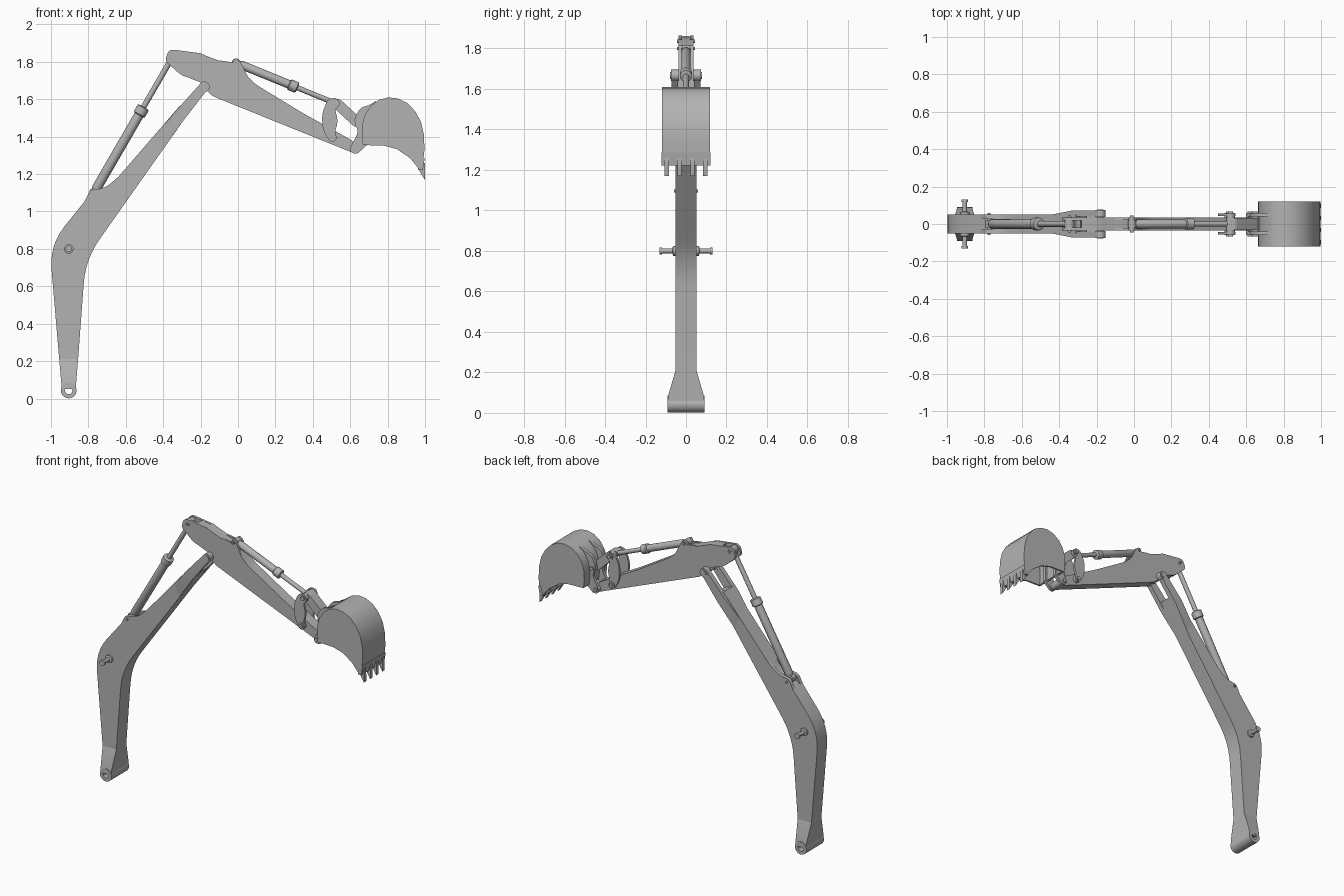
import bpy, bmesh, math
from mathutils import Vector

if "Cube" in bpy.data.objects:
    bpy.data.objects.remove(bpy.data.objects["Cube"])

grey = bpy.data.materials.new("plain_grey")
grey.use_nodes = True
grey.diffuse_color = (0.45, 0.45, 0.45, 1)
grey.node_tree.nodes["Principled BSDF"].inputs["Base Color"].default_value = grey.diffuse_color
parts = []


def finish(name, bm):
    bmesh.ops.recalc_face_normals(bm, faces=bm.faces)
    mesh = bpy.data.meshes.new(name)
    bm.to_mesh(mesh)
    bm.free()
    mesh.materials.append(grey)
    ob = bpy.data.objects.new(name, mesh)
    bpy.context.collection.objects.link(ob)
    parts.append(ob)
    return ob


def rounded(points, steps=6):
    """Outline in x, z; a third value rounds that corner."""
    out = []
    for i, p in enumerate(points):
        c = Vector(p[:2])
        if len(p) < 3:
            out.append(c)
            continue
        before, after = Vector(points[i - 1][:2]), Vector(points[(i + 1) % len(points)][:2])
        a = c + (before - c).normalized() * p[2]
        b = c + (after - c).normalized() * p[2]
        for s in range(steps + 1):
            t = s / steps
            out.append(a * (1 - t) ** 2 + c * 2 * t * (1 - t) + b * t * t)
    return out


def prism(name, points, y0, y1):
    bm = bmesh.new()
    pts = rounded(points)
    face = bm.faces.new([bm.verts.new((p.x, y0, p.y)) for p in pts])
    top = bmesh.ops.extrude_face_region(bm, geom=[face])["geom"]
    bmesh.ops.translate(bm, vec=(0, y1 - y0, 0),
                        verts=[v for v in top if isinstance(v, bmesh.types.BMVert)])
    return finish(name, bm)


def plate_pair(name, points, inner, outer):
    prism("right_" + name, points, -outer, -inner)
    prism("left_" + name, points, inner, outer)


def loft(name, sections):
    """Join four-cornered sections with flat sides and capped ends."""
    bm = bmesh.new()
    rings = [[bm.verts.new(p) for p in s] for s in sections]
    for a, b in zip(rings, rings[1:]):
        for i in range(4):
            j = (i + 1) % 4
            bm.faces.new((a[i], a[j], b[j], b[i]))
    bm.faces.new(rings[0])
    bm.faces.new(rings[-1])
    return finish(name, bm)


def turned(name, start, end, profile, hollow=False, sides=24):
    """Lathe (radius, distance) pairs around the line from start to end."""
    a, b = Vector(start), Vector(end)
    turn = (b - a).to_track_quat('Z', 'Y')
    bm = bmesh.new()
    rings = [[bm.verts.new(a + turn @ Vector((r * math.cos(math.tau * k / sides),
                                              r * math.sin(math.tau * k / sides), d)))
              for k in range(sides)] for r, d in profile]
    pairs = list(zip(rings, rings[1:])) + ([(rings[-1], rings[0])] if hollow else [])
    for p, q in pairs:
        for k in range(sides):
            n = (k + 1) % sides
            bm.faces.new((p[k], p[n], q[n], q[k]))
    if not hollow:
        bm.faces.new(rings[0])
        bm.faces.new(rings[-1])
    return finish(name, bm)


def pin(name, x, z, r, half, head=0.008):
    """Cross pin with a slimmer head on each end."""
    turned(name, (x, -half, z), (x, half, z),
           [(r * .6, 0), (r * .6, head), (r, head), (r, 2 * half - head),
            (r * .6, 2 * half - head), (r * .6, 2 * half)])


def ram(name, start, end, body, r, rod):
    """Hydraulic cylinder: barrel, collar, rod and an eye at each end."""
    a, b = Vector((start[0], 0, start[1])), Vector((end[0], 0, end[1]))
    length = (b - a).length
    turned(name + "_barrel", a, b, [(r * .7, .01), (r, .03), (r, body - .05), (r * 1.3, body - .045),
                                    (r * 1.3, body - .005), (r * .9, body)])
    turned(name + "_rod", a, b, [(rod, body - .01), (rod, length)])
    for label, p in (("_base_eye", a), ("_rod_eye", b)):
        turned(name + label, p - Vector((0, .018, 0)), p + Vector((0, .018, 0)),
               [(r, 0), (r, .036)])


# Boom: bent beam, flared foot and hollow foot tube
prism("boom", [(-.956, .21), (-1.008, .82, .13), (-.82, 1.055), (-.78, 1.085), (-.7, 1.115, .04),
               (-.64, 1.185, .05), (-.31, 1.566), (-.25, 1.545), (-.815, .745, .13), (-.855, .21)],
      -.052, .052)
loft("boom_foot", [[(-.943, -.09, .05), (-.867, -.09, .05), (-.867, .09, .05), (-.943, .09, .05)],
                   [(-.945, -.088, .085), (-.865, -.088, .085), (-.865, .088, .085), (-.945, .088, .085)],
                   [(-.956, -.052, .21), (-.855, -.052, .21), (-.855, .052, .21), (-.956, .052, .21)]])
turned("foot_tube", (-.905, -.092, .043), (-.905, .092, .043),
       [(.02, 0), (.042, 0), (.042, .184), (.02, .184)], hollow=True)

# Boom side trunnion
turned("boom_trunnion", (-.905, -.132, .8), (-.905, .132, .8),
       [(.018, 0), (.018, .014), (.012, .014), (.012, .065), (.025, .068), (.025, .196),
        (.012, .199), (.012, .25), (.018, .25), (.018, .264)])

# Fork cheeks that carry the stick
for side, label in ((-1, "right"), (1, "left")):
    loft(label + "_fork_cheek",
         [[(x0, side * yi, z0), (x0, side * yo, z0), (x1, side * yo, z1), (x1, side * yi, z1)]
          for x0, z0, x1, z1, yi, yo in ((-.43, 1.42, -.39, 1.35, .035, .052),
                                         (-.33, 1.54, -.285, 1.495, .04, .072),
                                         (-.2, 1.685, -.165, 1.65, .04, .072))])
    turned(label + "_fork_boss", (-.18, side * .038, 1.667), (-.18, side * .078, 1.667),
           [(.028, 0), (.028, .036), (.018, .036), (.018, .04)])
pin("fork_pin", -.18, 1.667, .016, .07)

# Boom ram and its ears
plate_pair("boom_ear", [(-.83, 1.035), (-.79, 1.115, .02), (-.71, 1.125, .04), (-.64, 1.185),
                        (-.68, 1.08)], .028, .052)
pin("boom_ram_pin", -.775, 1.095, .012, .06)
ram("boom_ram", (-.77, 1.1), (-.345, 1.835), .53, .026, .015)

# Stick: tapered beam, tail ears and ram ears
prism("stick", [(-.28, 1.855), (-.2, 1.845), (-.12, 1.812, .04), (-.03, 1.785), (.025, 1.755),
                (.085, 1.685, .04), (.34, 1.53), (.6, 1.385), (.655, 1.345, .025), (.635, 1.305, .025),
                (-.145, 1.62, .03), (-.2, 1.69), (-.29, 1.725)], -.036, .036)
plate_pair("stick_tail_ear", [(-.39, 1.805, .02), (-.37, 1.868, .03), (-.2, 1.846), (-.2, 1.7),
                              (-.3, 1.725, .03)], .02, .036)
plate_pair("stick_ram_ear", [(-.12, 1.812, .04), (-.03, 1.797), (-.015, 1.822, .012),
                             (.01, 1.805, .012), (.06, 1.705), (-.08, 1.75)], .022, .036)
pin("stick_tail_pin", -.345, 1.835, .014, .045)
pin("stick_ram_pin", -.012, 1.8, .014, .045)
ram("stick_ram", (-.01, 1.795), (.512, 1.582), .355, .023, .014)

# Bucket linkage
plate_pair("rocker_plate", [(.5, 1.365, .02), (.528, 1.395, .02), (.52, 1.43), (.535, 1.48, .03),
                            (.52, 1.545), (.55, 1.575, .02), (.525, 1.61, .02), (.48, 1.6, .02),
                            (.447, 1.52, .04), (.455, 1.43, .03)], .042, .056)
prism("bucket_link", [(.5, 1.565, .01), (.62, 1.455), (.66, 1.455, .015), (.665, 1.49, .015),
                      (.54, 1.605, .02), (.505, 1.6, .015)], -.032, .032)
for name, x, z in (("rocker_lower_pin", .505, 1.395), ("rocker_upper_pin", .517, 1.582),
                   ("bucket_link_pin", .647, 1.468), ("bucket_pivot_pin", .62, 1.335)):
    pin(name, x, z, .022, .068)

# Bucket: curved shell, side walls, hanger ears, cutting edge and teeth
shell = [(.985, 1.225), (.997, 1.33), (.994, 1.41), (.978, 1.48), (.948, 1.535), (.905, 1.58),
         (.855, 1.604), (.805, 1.61), (.755, 1.598), (.71, 1.565), (.68, 1.52), (.665, 1.47),
         (.662, 1.41), (.668, 1.355)]
middle = Vector((.83, 1.4))
inner = [p + (middle - p).normalized() * .012 for p in map(Vector, shell)]
prism("bucket_shell", shell + [tuple(p) for p in reversed(inner)], -.118, .118)
rim = [(.78, 1.352), (.85, 1.333), (.92, 1.285), (.965, 1.23)]
plate_pair("bucket_side", shell + rim, .108, .119)
plate_pair("bucket_ear", [(.605, 1.31, .02), (.64, 1.31, .01), (.69, 1.355), (.69, 1.5), (.74, 1.592),
                          (.7, 1.568), (.655, 1.555, .02), (.62, 1.495, .02), (.643, 1.42, .02),
                          (.6, 1.345, .02)], .04, .06)
prism("cutting_edge", [(.963, 1.222), (.988, 1.222), (.998, 1.285), (.978, 1.285)], -.121, .121)
for i in range(4):
    y = -.096 + i * .064
    prism("tooth_%d" % (i + 1), [(.962, 1.26), (.962, 1.23), (.998, 1.17), (1.0, 1.175), (.999, 1.26)],
          y - .011, y + .011)

# Smooth the curved faces and keep the edges crisp
bpy.ops.object.select_all(action='DESELECT')
for ob in parts:
    ob.select_set(True)
bpy.context.view_layer.objects.active = parts[0]
bpy.ops.object.shade_smooth_by_angle(angle=math.radians(30))
